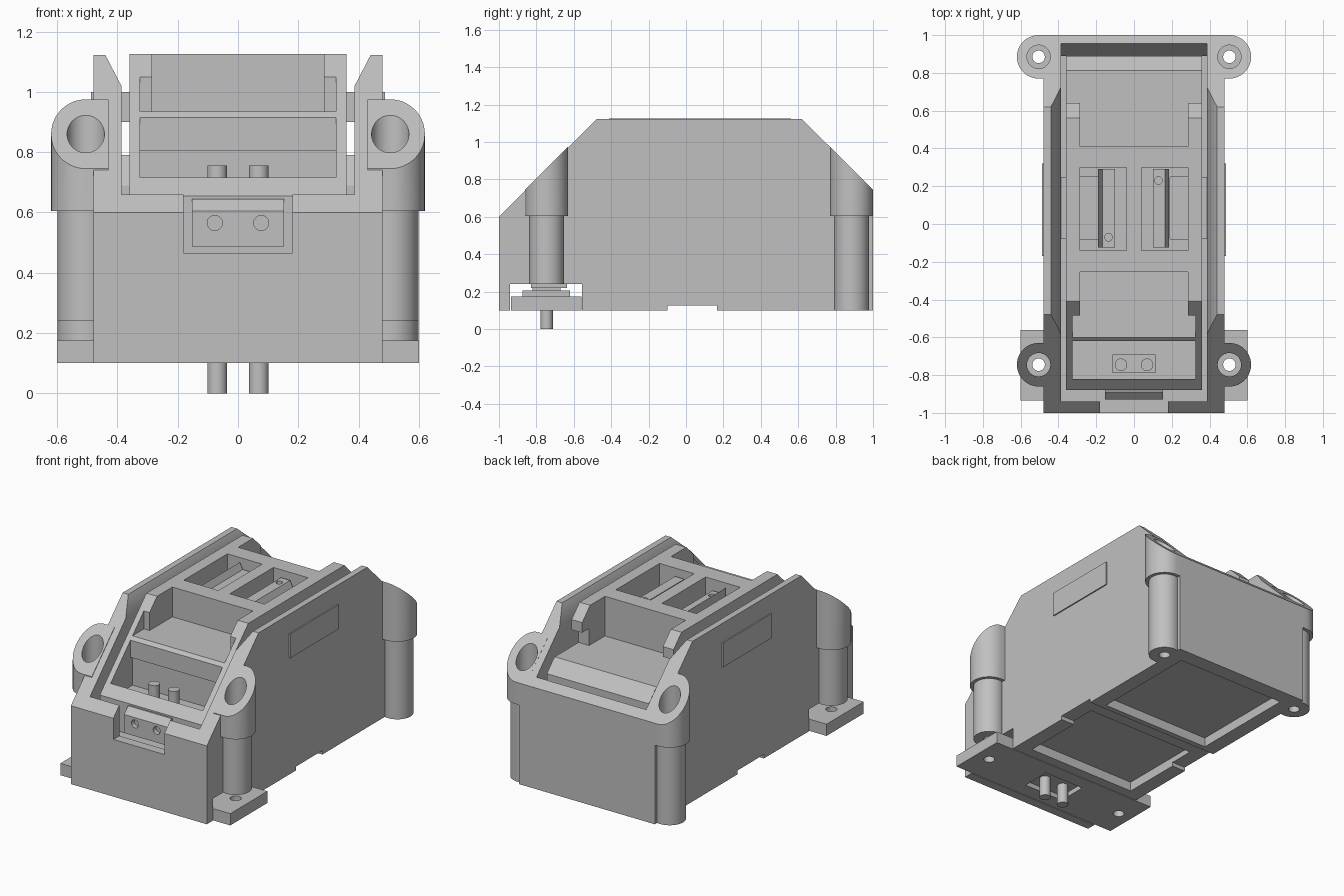
import bpy, bmesh, math
from mathutils import Matrix, Vector

if "Cube" in bpy.data.objects:
    bpy.data.objects.remove(bpy.data.objects["Cube"])

grey = bpy.data.materials.new("plain_grey")
grey.diffuse_color = (0.53, 0.53, 0.53, 1)
grey.use_nodes = True
grey.node_tree.nodes["Principled BSDF"].inputs["Base Color"].default_value = grey.diffuse_color


def finish(name, bm):
    bmesh.ops.recalc_face_normals(bm, faces=bm.faces)
    me = bpy.data.meshes.new(name)
    bm.to_mesh(me)
    bm.free()
    ob = bpy.data.objects.new(name, me)
    bpy.context.collection.objects.link(ob)
    me.materials.append(grey)
    return ob


def prism(name, pts, a, b, axis="x"):
    """Extrude a closed outline: (y,z) along x, (x,z) along y, (x,y) along z."""
    place = {"x": lambda p, t: (t, p[0], p[1]),
             "y": lambda p, t: (p[0], t, p[1]),
             "z": lambda p, t: (p[0], p[1], t)}[axis]
    bm = bmesh.new()
    lo = [bm.verts.new(place(p, a)) for p in pts]
    hi = [bm.verts.new(place(p, b)) for p in pts]
    n = len(pts)
    bm.faces.new(lo)
    bm.faces.new(hi)
    for i in range(n):
        bm.faces.new((lo[i], lo[(i + 1) % n], hi[(i + 1) % n], hi[i]))
    return finish(name, bm)


def box(name, x0, x1, y0, y1, z0, z1):
    return prism(name, [(x0, y0), (x1, y0), (x1, y1), (x0, y1)], z0, z1, "z")


def circle(cx, cy, r, n=48):
    return [(cx + r * math.cos(2 * math.pi * i / n), cy + r * math.sin(2 * math.pi * i / n)) for i in range(n)]


def rod(name, x, y, r, z0, z1, axis="z"):
    return prism(name, circle(x, y, r), z0, z1, axis)


def combine(ob, tools, op="DIFFERENCE"):
    for t in tools:
        m = ob.modifiers.new("bool", "BOOLEAN")
        m.operation, m.solver, m.object = op, "EXACT", t
        bpy.context.view_layer.objects.active = ob
        bpy.ops.object.modifier_apply(modifier=m.name)
        bpy.data.objects.remove(t)


def smooth(ob):
    bpy.ops.object.select_all(action="DESELECT")
    ob.select_set(True)
    bpy.context.view_layer.objects.active = ob
    bpy.ops.object.shade_smooth_by_angle(angle=math.radians(30))


FRONT, BACK = -0.745, 0.885     # post positions in y
PX = 0.505                      # post position in x

# Outer housing
housing = prism("housing", [(-1, .1), (-1, .6), (-.478, 1.122), (.62, 1.122), (1, .745), (1, .1)], -.48, .48)
cuts = [
    # central channel with a bevelled rear wall
    prism("cut", [(-.94, .46), (.89, .46), (.89, .69), (.955, .79), (.955, 1.4), (-.94, 1.4)], -.387, .387),
    # bevelled upper inside edges of both walls
    prism("cut", [(-.387, 1.02), (.387, 1.02), (.465, 1.17), (-.465, 1.17)], -1.2, 1.2, "y"),
    # connector notch in the front wall
    box("cut", -.18, .18, -1.1, -.9, .465, 1),
    # slot for the foot plate, shallow cross channel and underside recesses
    box("cut", -.7, .7, -.94, -.555, 0, .24),
    box("cut", -.7, .7, -.1, .165, 0, .125),
    box("cut", -.385, .385, .2, .9, 0, .16),
    box("cut", -.385, .385, -.49, .06, 0, .16),
]
combine(housing, cuts)

# Corner posts: wide sloped bosses over narrower tubes, with stepped screw holes
for sx, side in ((-1, "left"), (1, "right")):
    for py, end in ((FRONT, "front"), (BACK, "rear")):
        R = .115
        arc = [(sx * (PX + R * math.cos(t)), py + R * math.sin(t))
               for t in [math.pi * (i / 24 - .5) for i in range(25)]]
        boss = prism(f"{end}_{side}_boss", [(sx * .43, py - R)] + arc + [(sx * .43, py + R)], .605, 1.2, "z")
        if end == "front":
            top = [(-1.2, .405), (-.5, 1.105), (-.5, 1.4), (-1.2, 1.4)]
        else:
            top = [(1.2, .545), (.6, 1.145), (.6, 1.4), (1.2, 1.4)]
        # keep bosses out of the channel, cut them to the housing slope
        combine(boss, [prism("cut", top, -1, 1), rod("cut", sx * PX, py, .062, .3, 1.3)])
        z0 = .24 if end == "front" else .1
        tube = rod(f"{end}_{side}_tube", sx * PX, py, .094, z0, .605)
        combine(tube, [rod("cut", sx * PX, py, .062, .3, .8), rod("cut", sx * PX, py, .033, 0, .8)])
        # clear the housing wall where the screw hole passes
        combine(housing, [rod("cut", sx * PX, py, .062, .3, 1.3), rod("cut", sx * PX, py, .033, 0, .8)])
        smooth(boss)
        smooth(tube)
    # side tab and the bridge behind it
    a, b = sorted((sx * .47, sx * .488))
    box(f"{side}_side_tab", a, b, -.17, .32, .845, 1.0)
    a, b = sorted((sx * .35, sx * .4))
    box(f"{side}_bridge", a, b, -.08, .25, .9, 1.0)
smooth(housing)

# Inner insert
insert = prism("insert", [(-.88, .4), (-.88, .655), (-.41, 1.125), (.56, 1.125), (.89, .795), (.89, .4)], -.36, .36)
cuts = [
    # front opening with a stepped shelf
    prism("cut", [(-.82, .62), (-.6, .62), (-.6, .805), (-.62, .805), (-.62, .935),
                  (-.485, .935), (-.485, 1.4), (-.82, 1.4)], -.325, .325),
    box("cut", -.285, .285, -.49, -.255, .935, 1.4),
    # rear opening, leaving two corner tabs overhanging
    box("cut", -.5, .5, .64, .812, .872, 1.4),
    box("cut", -.285, .285, .41, .65, .872, 1.4),
    box("cut", -.5, .5, .57, .65, .872, .98),
    # twin wells in the top, with deeper side pockets
    box("cut", -.285, -.04, -.14, .3, .98, 1.4),
    box("cut", .04, .285, -.14, .3, .98, 1.4),
    box("cut", -.285, -.19, -.08, .25, .9, 1.1),
    box("cut", .19, .285, -.08, .25, .9, 1.1),
]
combine(insert, cuts)

# Contact bars in the wells
bars = (("left_bar", [(-.19, .97), (-.19, 1.1), (-.168, 1.06), (-.1, 1.06), (-.1, .97)], -.135, -.07),
        ("right_bar", [(.1, .97), (.1, 1.08), (.165, 1.08), (.185, 1.04), (.185, .97)], .13, .23))
for name, outline, hx, hy in bars:
    bar = prism(name, outline, -.125, .29, "y")
    combine(bar, [rod("cut", hx, hy, .02, 1.03, 1.3)])

# Front connector block with two holes
connector = prism("connector", [(-.93, .487), (-.93, .605), (-.89, .645), (-.87, .645), (-.87, .487)], -.153, .153)
combine(connector, [rod("cut", s * .077, .565, .025, -1, -.9, "y") for s in (-1, 1)])

# Foot plate with stacked spacers
foot = box("foot_plate", -.6, .6, -.935, -.56, .1, .175)
combine(foot, [rod("cut", s * PX, FRONT, .033, 0, .3) for s in (-1, 1)]
        + [box("cut", -.14, .14, -.84, -.65, 0, .13)])
box("spacer_low", -.4, .4, -.875, -.62, .175, .205)
box("spacer_mid", -.36, .36, -.82, -.67, .205, .22)
box("spacer_top", -.4, .4, -.83, -.635, .22, .245)
box("pin_pad", -.115, .115, -.79, -.69, .6, .63)

# Contact pins, above and below
for s, side in ((-1, "left"), (1, "right")):
    smooth(rod(f"{side}_upper_pin", s * .069, FRONT, .033, .6, .755))
    smooth(rod(f"{side}_lower_pin", s * .069, FRONT, .033, 0, .14))
